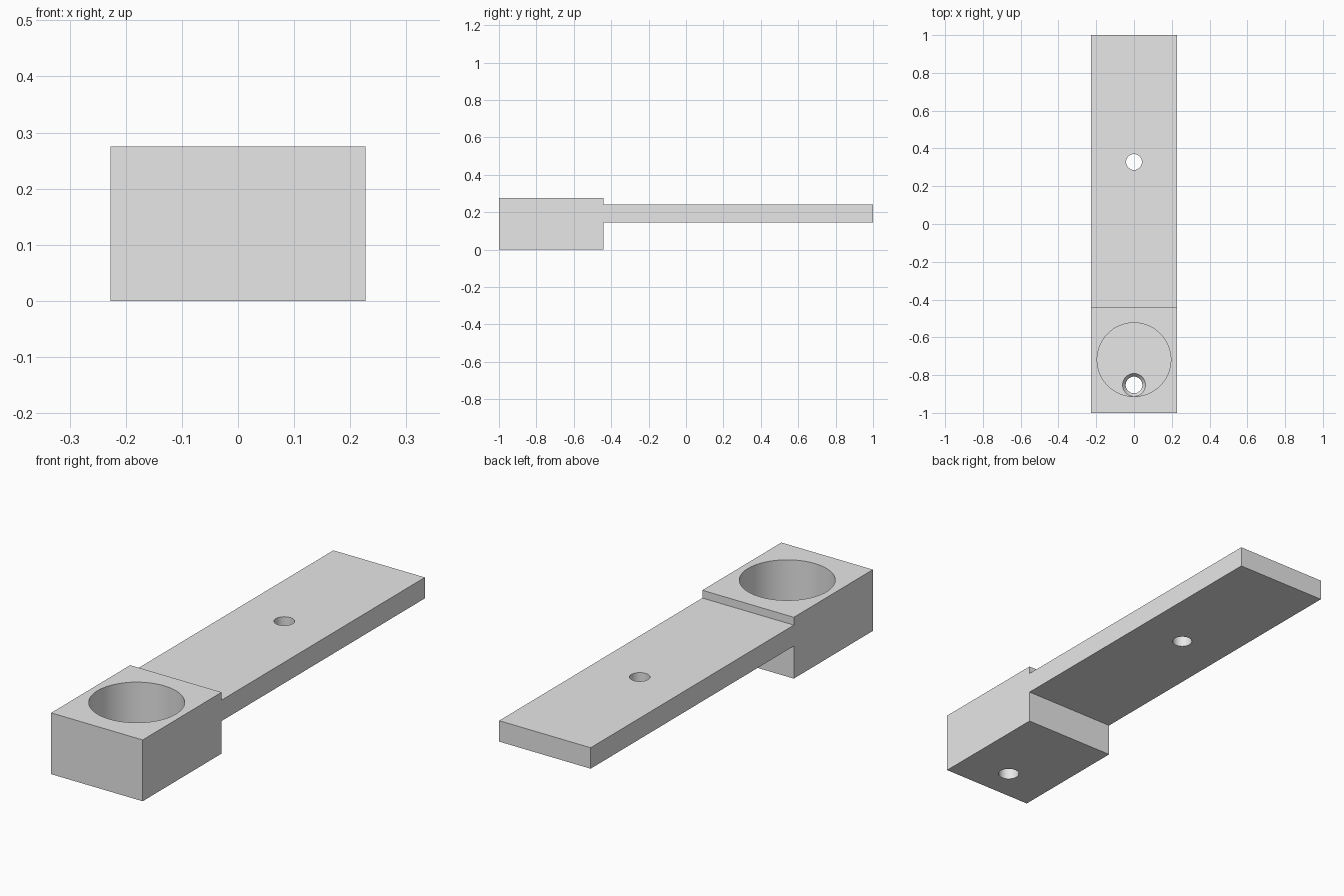
import bpy, bmesh, math
from mathutils import Matrix, Vector

if "Cube" in bpy.data.objects:
    bpy.data.objects.remove(bpy.data.objects["Cube"])

grey = bpy.data.materials.new("light_grey")
grey.diffuse_color = (0.8, 0.8, 0.8, 1)
grey.use_nodes = True
grey.node_tree.nodes["Principled BSDF"].inputs["Base Color"].default_value = grey.diffuse_color

HALF_W = 0.227
FLOOR = 0.085          # floor height of the round pocket
HOLE_Y = -0.852        # screw hole in the block


def to_object(name, bm):
    bmesh.ops.recalc_face_normals(bm, faces=bm.faces)
    mesh = bpy.data.meshes.new(name)
    bm.to_mesh(mesh)
    bm.free()
    mesh.materials.append(grey)
    ob = bpy.data.objects.new(name, mesh)
    bpy.context.collection.objects.link(ob)
    return ob


def extruded_profile(name, profile):
    """Extrude a (y, z) outline across the full width."""
    bm = bmesh.new()
    face = bm.faces.new([bm.verts.new((-HALF_W, y, z)) for y, z in profile])
    ext = bmesh.ops.extrude_face_region(bm, geom=[face])["geom"]
    verts = [e for e in ext if isinstance(e, bmesh.types.BMVert)]
    bmesh.ops.translate(bm, verts=verts, vec=(2 * HALF_W, 0, 0))
    return to_object(name, bm)


def cut_round(target, name, y, rings, n=64):
    """Cut a stepped round hole given as (radius, z) rings, bottom to top."""
    bm = bmesh.new()
    loops = [[bm.verts.new((r * math.cos(2 * math.pi * i / n),
                            y + r * math.sin(2 * math.pi * i / n), z))
              for i in range(n)] for r, z in rings]
    for a, b in zip(loops, loops[1:]):
        for i in range(n):
            j = (i + 1) % n
            bm.faces.new((a[i], a[j], b[j], b[i]))
    bm.faces.new(loops[0])
    bm.faces.new(loops[-1])
    cutter = to_object(name, bm)
    cutter.hide_render = True
    cutter.hide_viewport = True
    mod = target.modifiers.new(name, "BOOLEAN")
    mod.operation = "DIFFERENCE"
    mod.solver = "EXACT"
    mod.object = cutter
    return cutter


# Block and flat arm as one stepped outline
bracket = extruded_profile("bracket", [
    (-1, 0), (-0.44, 0), (-0.44, 0.146), (1, 0.146),
    (1, 0.24), (-0.44, 0.24), (-0.44, 0.275), (-1, 0.275)])

cutters = [
    # Round pocket in the block
    cut_round(bracket, "pocket_cutter", -0.718, [(0.195, FLOOR), (0.195, 0.4)], 96),
    # Countersunk screw hole through the pocket floor
    cut_round(bracket, "screw_hole_cutter", HOLE_Y,
              [(0.044, -0.1), (0.044, FLOOR - 0.02), (0.0605, FLOOR), (0.0605, FLOOR + 0.02)]),
    # Plain hole through the arm
    cut_round(bracket, "arm_hole_cutter", 0.328, [(0.042, 0.05), (0.042, 0.4)]),
]

# Apply the cuts, then drop the cutters
graph = bpy.context.evaluated_depsgraph_get()
cut_mesh = bpy.data.meshes.new_from_object(bracket.evaluated_get(graph))
bracket.modifiers.clear()
bracket.data = cut_mesh
for c in cutters:
    bpy.data.objects.remove(c)

# Smooth hole walls, crisp edges
bpy.context.view_layer.objects.active = bracket
bracket.select_set(True)
bpy.ops.object.shade_smooth_by_angle(angle=math.radians(30))
